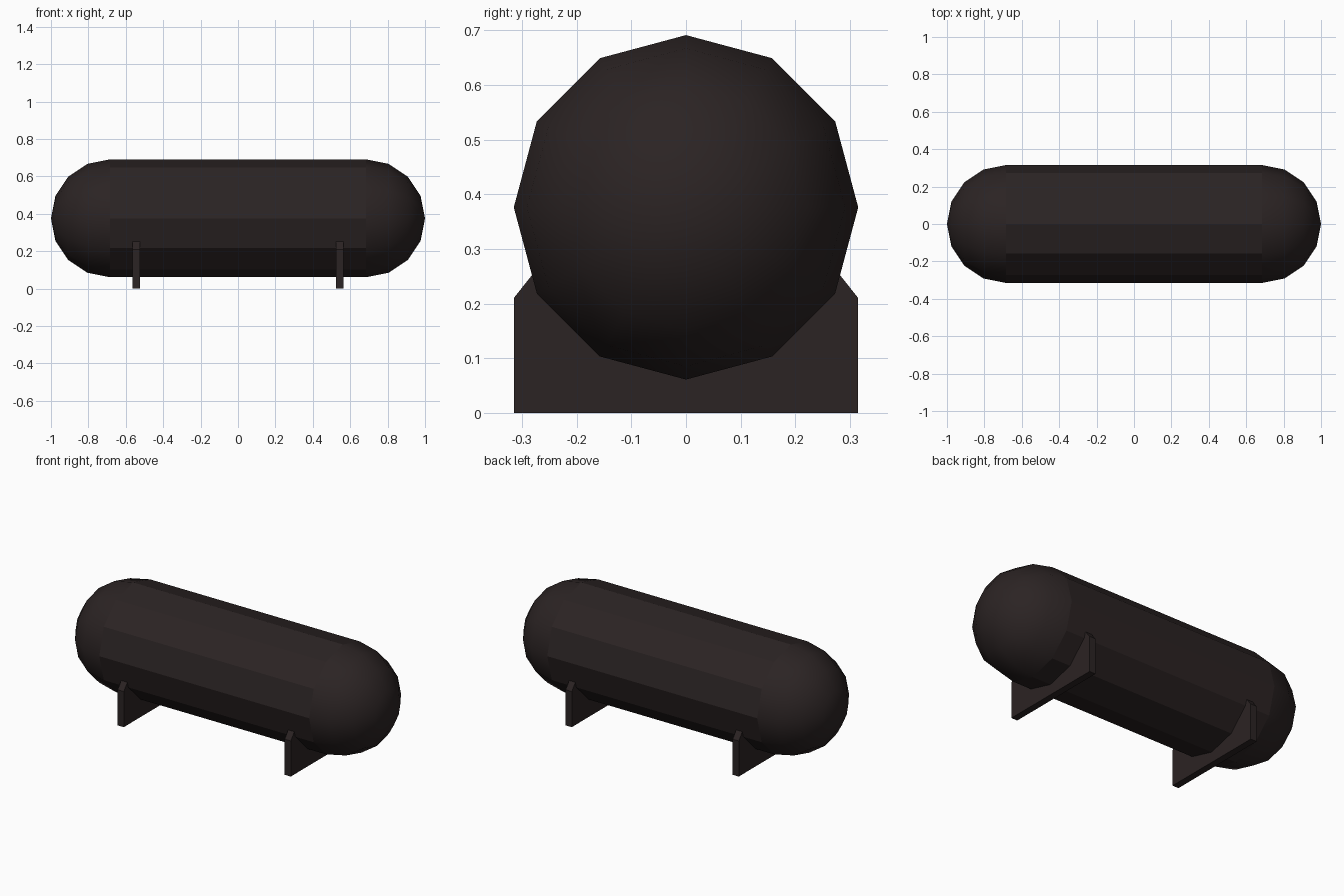
import bpy, bmesh, math

if "Cube" in bpy.data.objects:
    bpy.data.objects.remove(bpy.data.objects["Cube"])

R, CZ, HALF, SIDES = 0.315, 0.376, 0.685, 12

mat = bpy.data.materials.new("dark_metal")
mat.diffuse_color = (0.024, 0.017, 0.017, 1)
mat.use_nodes = True
mat.node_tree.nodes["Principled BSDF"].inputs["Base Color"].default_value = mat.diffuse_color


def finish(name, bm):
    bmesh.ops.recalc_face_normals(bm, faces=bm.faces[:])
    mesh = bpy.data.meshes.new(name)
    bm.to_mesh(mesh)
    bm.free()
    mesh.materials.append(mat)
    obj = bpy.data.objects.new(name, mesh)
    bpy.context.collection.objects.link(obj)
    return obj


# Tank: half-round end profile on both ends, spun around the x axis
arc = [math.radians(a) for a in (0, 22.5, 45, 67.5, 90)]
right = [(HALF + R * math.cos(a), R * math.sin(a)) for a in arc]
profile = right + [(-x, r) for x, r in reversed(right)]
bm = bmesh.new()
verts = [bm.verts.new((x, 0, CZ + r)) for x, r in profile]
edges = [bm.edges.new(pair) for pair in zip(verts, verts[1:])]
bmesh.ops.spin(bm, geom=verts + edges, cent=(0, 0, CZ), axis=(1, 0, 0),
               angle=math.tau, steps=SIDES, use_duplicate=False)
bmesh.ops.remove_doubles(bm, verts=bm.verts[:], dist=0.0005)
for f in bm.faces:
    f.smooth = True
# Crisp seam where the caps meet the barrel
for e in bm.edges:
    if all(abs(abs(v.co.x) - HALF) < 0.001 for v in e.verts):
        e.smooth = False
finish("tank", bm)


# Saddle supports: flat plates with a cradle following the tank's underside
cradle = [(R * math.sin(a), CZ - R * math.cos(a))
          for a in (math.radians(d) for d in range(60, -61, -30))]
outline = ([(-R, 0), (R, 0), (R, 0.21), (0.281, 0.253)] + cradle
           + [(-0.281, 0.253), (-R, 0.21)])


def saddle(name, x, thick=0.04):
    bm = bmesh.new()
    face = bm.faces.new([bm.verts.new((x - thick / 2, y, z)) for y, z in outline])
    ext = bmesh.ops.extrude_face_region(bm, geom=[face], use_keep_orig=True)
    moved = [g for g in ext["geom"] if isinstance(g, bmesh.types.BMVert)]
    bmesh.ops.translate(bm, verts=moved, vec=(thick, 0, 0))
    finish(name, bm)


saddle("left_saddle", -0.545)
saddle("right_saddle", 0.545)
